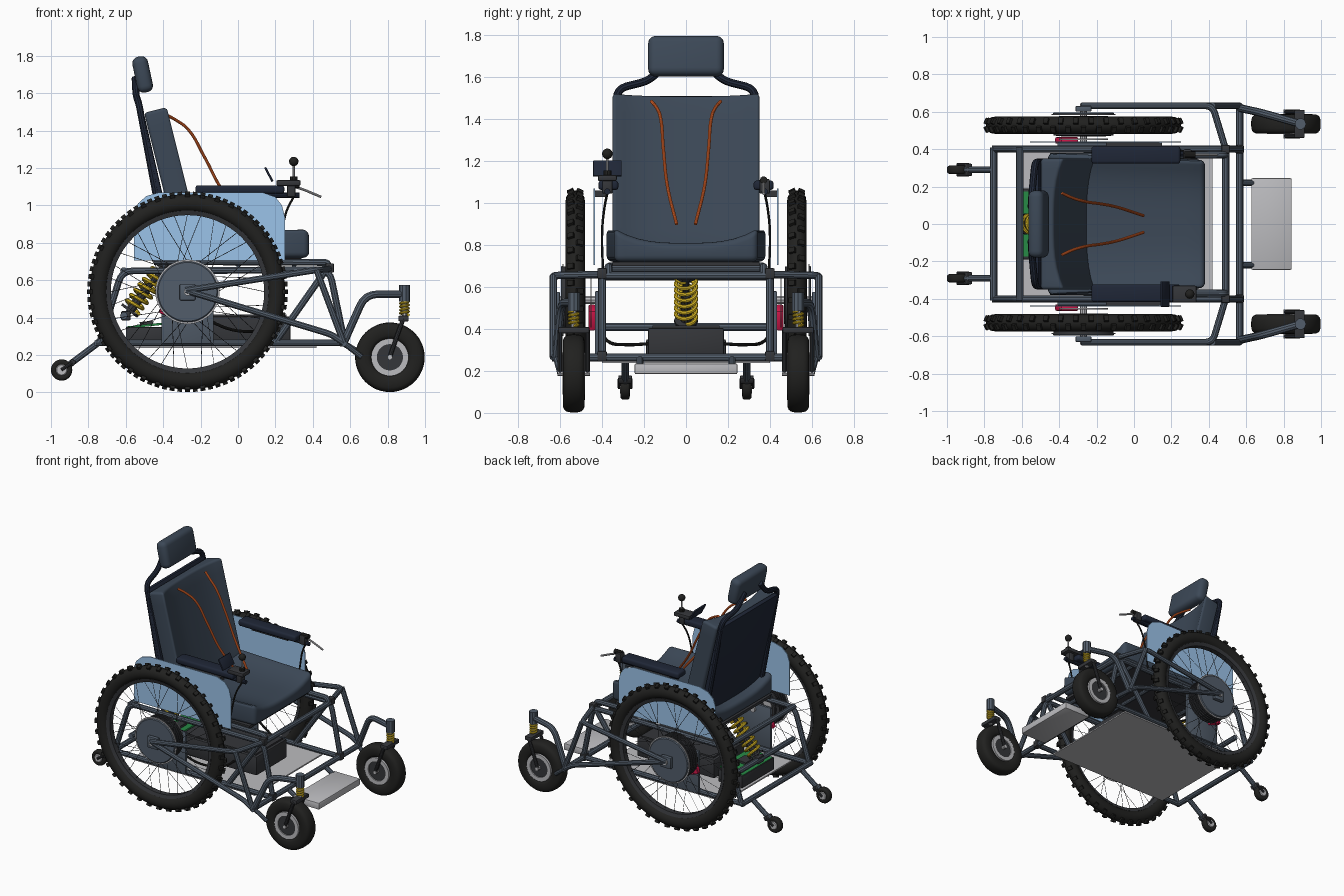
import bpy, bmesh
from math import sin, cos, pi, radians, copysign
from mathutils import Matrix, Vector

if "Cube" in bpy.data.objects:
    bpy.data.objects.remove(bpy.data.objects["Cube"])

def mat(name, r, g, b):
    m = bpy.data.materials.new(name)
    m.diffuse_color = (r, g, b, 1)
    m.use_nodes = True
    m.node_tree.nodes["Principled BSDF"].inputs["Base Color"].default_value = m.diffuse_color
    return m

FRAME = mat("frame_paint", .085, .11, .145)
SEAT = mat("upholstery", .045, .065, .095)
NAVY = mat("arm_pad", .014, .02, .038)
BLACK = mat("rubber", .015, .015, .014)
DARK = mat("dark_plastic", .035, .037, .042)
STEEL = mat("steel", .5, .5, .52)
PLATE = mat("plate_grey", .5, .5, .52)
BLUE = mat("fender_blue", .33, .55, .82)
YELLOW = mat("spring_yellow", .8, .55, .02)
ORANGE = mat("harness_orange", 1, .17, .03)
GREEN = mat("board_green", .02, .25, .06)
RED = mat("brake_red", .75, .01, .08)

def finish(name, bm, material):
    bmesh.ops.recalc_face_normals(bm, faces=bm.faces)
    me = bpy.data.meshes.new(name)
    bm.to_mesh(me)
    bm.free()
    me.materials.append(material)
    ob = bpy.data.objects.new(name, me)
    bpy.context.collection.objects.link(ob)
    return ob

def box(name, loc, size, material, tilt=0, bevel=0, seg=2):
    bm = bmesh.new()
    bmesh.ops.create_cube(bm, size=1, matrix=Matrix.Diagonal((*size, 1)))
    if bevel:
        bmesh.ops.bevel(bm, geom=bm.edges[:], offset=bevel, segments=seg, profile=.5, affect='EDGES')
    bm.transform(Matrix.Translation(loc) @ Matrix.Rotation(radians(tilt), 4, 'Y'))
    return finish(name, bm, material)

def fillet(pts, r):
    """Round the inner corners of a polyline."""
    P = [Vector(p) for p in pts]
    out = [P[0]]
    for a, b, c in zip(P, P[1:], P[2:]):
        k = min(r, (a - b).length * .45, (c - b).length * .45)
        s, e = b + (a - b).normalized() * k, b + (c - b).normalized() * k
        out += [s * (1 - t) ** 2 + b * 2 * t * (1 - t) + e * t * t for t in (0, .25, .5, .75, 1)]
    return out + [P[-1]]

def tube(name, paths, r, material, bend=.06, res=3, smooth=False):
    """Round tube along one or several paths, as one mesh."""
    cu = bpy.data.curves.new(name, 'CURVE')
    cu.dimensions = '3D'
    cu.bevel_depth, cu.bevel_resolution, cu.use_fill_caps = r, res, True
    cu.resolution_u = 8
    for p in paths:
        if smooth:
            sp = cu.splines.new('BEZIER')
            sp.bezier_points.add(len(p) - 1)
            for bp, co in zip(sp.bezier_points, p):
                bp.co = co
                bp.handle_left_type = bp.handle_right_type = 'AUTO'
        else:
            q = fillet(p, bend) if bend and len(p) > 2 else p
            sp = cu.splines.new('POLY')
            sp.points.add(len(q) - 1)
            for pt, co in zip(sp.points, q):
                pt.co = (*co, 1)
    tmp = bpy.data.objects.new(name + "_curve", cu)
    me = bpy.data.meshes.new_from_object(tmp)
    bpy.data.objects.remove(tmp)
    me.materials.clear()
    me.materials.append(material)
    bpy.context.collection.objects.link(bpy.data.objects.new(name, me))

def lathe(name, prof, c, material, n=48):
    """Closed (radius, y) profile turned about the y axis through c."""
    bm = bmesh.new()
    rings = [[bm.verts.new((c[0] + r * cos(2*pi*i/n), c[1] + y, c[2] + r * sin(2*pi*i/n)))
              for r, y in prof] for i in range(n)]
    m = len(prof)
    for i in range(n):
        a, b = rings[i], rings[(i + 1) % n]
        for j in range(m):
            k = (j + 1) % m
            bm.faces.new((a[j], a[k], b[k], b[j]))
    return finish(name, bm, material)

def oval(R, rr, ry, n=16, p=1):
    """Tyre section; p below 1 squares it off."""
    f = lambda v: copysign(abs(v) ** p, v)
    return [(R + rr * f(cos(2*pi*i/n)), ry * f(sin(2*pi*i/n))) for i in range(n)]

def disc(r, h, r0=.002):
    return [(r0, -h), (r - .006, -h), (r, -h + .006), (r, h - .006), (r - .006, h), (r0, h)]

def cushion(name, lu, lv, t, dish, matrix, taper=0, bevel=.03):
    """Padded slab with raised side bolsters on its +z face."""
    bm = bmesh.new()
    bmesh.ops.create_grid(bm, x_segments=8, y_segments=12, size=.5)
    ex = bmesh.ops.extrude_face_region(bm, geom=bm.faces[:])
    top = {v for v in ex['geom'] if isinstance(v, bmesh.types.BMVert)}
    for v in bm.verts:
        u, w = v.co.x, v.co.y
        z = t / 2 + dish * abs(2 * w) ** 3 if v in top else -t / 2
        v.co = (u * lu, w * lv * (1 - taper * (u + .5)), z)
    bmesh.ops.recalc_face_normals(bm, faces=bm.faces)
    edges = [e for e in bm.edges if e.calc_face_angle(0) > .7]
    bmesh.ops.bevel(bm, geom=edges, offset=bevel, segments=4, profile=.5, affect='EDGES')
    bm.transform(matrix)
    return finish(name, bm, material=SEAT)

# Seat, backrest and headrest
back = Matrix.Rotation(radians(76), 4, 'Y')
cushion("seat_cushion", .84, .76, .09, .07, Matrix.Translation((-.04, 0, .765)), .1)
cushion("back_cushion", .75, .70, .075, .055, Matrix.Translation((-.375, 0, 1.14)) @ back, 0, .018)
box("headrest", (-.51, 0, 1.70), (.085, .36, .195), SEAT, -12, .035, 4)
box("back_panel", (-.435, 0, 1.12), (.035, .69, .80), NAVY, -13, .012)
box("seat_pan", (-.06, 0, .71), (.8, .70, .02), DARK)
tube("seat_cross_bars", [[(x, -.36, .685), (x, .36, .685)] for x in (-.4, 0, .3)], .015, FRAME)
for s in (1, -1):
    side = "left" if s > 0 else "right"
    tube(f"back_tube_{side}", [[(-.375, s*.33, .72), (-.53, s*.33, 1.545), (-.545, s*.17, 1.585), (-.55, s*.09, 1.68)]], .019, NAVY, .05)
    tube(f"harness_{side}", [[(-.385, s*.165, 1.485), (-.33, s*.14, 1.455), (-.27, s*.122, 1.41), (-.18, s*.108, 1.26),
                              (-.09, s*.09, 1.09), (.05, s*.045, .90)]], .008, ORANGE, smooth=True)

# Cross members shared by both sides
for nm, x, y, z in (("front_lower_bar", .565, .64, .265), ("front_upper_bar", .49, .42, .655), ("rear_lower_bar", -.75, .41, .265),
                    ("rear_upper_bar", -.61, .41, .65), ("shock_bar", -.61, .40, .41)):
    tube(nm, [[(x, -y, z), (x, y, z)]], .02, FRAME)
box("floor_plate", (-.09, 0, .242), (1.02, .80, .01), PLATE)
box("footplate", (.735, 0, .21), (.215, .49, .05), PLATE, 0, .006)

# Battery, controller and shock absorber
box("battery", (-.04, 0, .335), (.64, .36, .14), DARK, 0, .008)
box("battery_lid", (-.04, 0, .41), (.60, .32, .012), DARK)
box("controller_tray", (-.5, 0, .305), (.20, .38, .09), DARK, 0, .006)
box("circuit_board", (-.5, 0, .357), (.19, .35, .012), GREEN, -6)
box("controller_chip", (-.49, 0, .37), (.07, .09, .02), DARK, -6)
A, B = Vector((-.60, 0, .41)), Vector((-.38, 0, .69))
axis = (B - A).normalized()
side_v = Vector((axis.z, 0, -axis.x))
tube("shock_spring", [[A.lerp(B, .14 + .72 * i / 126) + .048 * (side_v * cos(2*pi*i/18) + Vector((0, 1, 0)) * sin(2*pi*i/18))
                       for i in range(127)]], .010, YELLOW, 0, 2)
tube("shock_rod", [[A, B]], .016, DARK)
tube("shock_body", [[A.lerp(B, .1), A.lerp(B, .55)]], .026, DARK)
tube("shock_collars", [[A.lerp(B, .08), A.lerp(B, .12)], [A.lerp(B, .88), A.lerp(B, .92)]], .057, DARK)
box("shock_mount", A, (.05, .07, .05), DARK, 0, .006)

for s in (1, -1):
    side = "left" if s > 0 else "right"
    # Welded side frame
    y, o = s * .40, s * .632
    tube(f"side_frame_{side}", [
        [(-.76, y, .265), (.57, y, .265)],
        [(-.74, y, .265), (-.62, y, .65), (.49, y, .655), (.57, y, .265)],
        [(-.45, s*.36, .70), (.48, s*.37, .695), (.49, s*.37, .655)],
        [(.46, y, .64), (.20, y, .27)]], .019, FRAME)
    tube(f"outer_rails_{side}", [
        [(-.28, o, .545), (.42, o, .655), (.49, y, .66)],
        [(-.28, o, .545), (.50, o, .31), (.565, o, .265)],
        [(.42, o, .655), (.565, o, .265)]], .018, FRAME, .04)
    for i, (x, z) in enumerate(((.49, .665), (.565, .27))):
        box(f"frame_clamp_{side}_{i}", (x, y, z), (.045, .045, .05), DARK, 0, .006)

    # Drive wheel: tyre, knobs, rim, spokes and hub motor
    c = Vector((-.27, s * .528, .538))
    lathe(f"drive_tyre_{side}", oval(.474, .048, .046), c, BLACK, 64)
    lathe(f"drive_rim_{side}", [(.435, -.028), (.410, -.02), (.410, .02), (.435, .028)], c, DARK, 64)
    bm = bmesh.new()
    for i in range(40):
        for w, ang, turn in ((-.022, 0, -25), (.022, .5, 25)):
            m = (Matrix.Translation(c) @ Matrix.Rotation(2*pi*(i + ang)/40, 4, 'Y') @ Matrix.Translation((.474, 0, 0)) @
                 Matrix.Rotation(radians(turn), 4, 'Z') @ Matrix.Translation((.051, 0, 0)) @ Matrix.Diagonal((.02, .032, .026, 1)))
            bmesh.ops.create_cube(bm, size=1, matrix=m)
    finish(f"tyre_knobs_{side}", bm, BLACK)
    spokes = []
    for i in range(36):
        a, b = 2*pi*i/36, 2*pi*i/36 + (.45 if i % 4 < 2 else -.45)
        spokes.append([c + Vector((.14*cos(b), .04 if i % 2 else -.05, .14*sin(b))), c + Vector((.415*cos(a), 0, .415*sin(a)))])
    tube(f"spokes_{side}", spokes, .0016, DARK, 0, 0)
    rib = [(.002, -.06), (.11, -.06)]
    for k in range(5):
        rib += [(.16, -.055 + k*.02), (.16, -.045 + k*.02), (.135, -.044 + k*.02), (.135, -.036 + k*.02)]
    lathe(f"hub_motor_{side}", rib + [(.13, .05), (.002, .05)], c, DARK)
    lathe(f"hub_cover_{side}", disc(.163, .007), c + Vector((0, s*.062, 0)), FRAME)
    lathe(f"hub_ring_{side}", [(.162, -.003), (.172, -.003), (.172, .003), (.162, .003)], c + Vector((0, s*.058, 0)), STEEL)
    tube(f"axle_{side}", [[(-.27, s*.40, .538), (-.27, s*.645, .538)]], .02, STEEL)
    box(f"axle_block_{side}", (-.27, s*.616, .535), (.085, .03, .085), FRAME, 0, .006)
    box(f"motor_mount_{side}", (-.27, s*.425, .42), (.28, .02, .32), FRAME, 0, .005)
    lathe(f"brake_disc_{side}", [(.07, -.003), (.13, -.003), (.13, .003), (.07, .003)], c - Vector((0, s*.075, 0)), STEEL)
    box(f"brake_caliper_{side}", (-.36, s*.447, .455), (.10, .035, .10), RED, 20, .008)

    # Blue fender panel
    bm = bmesh.new()
    prof = [(-.555, .705), (.25, .705), (.25, .94), (.235, 1.0), (.20, 1.045), (.13, 1.07), (-.42, 1.07), (-.49, 1.05), (-.535, 1.01), (-.555, .95)]
    f = bm.faces.new([bm.verts.new((x, s*.435, z)) for x, z in prof])
    ex = bmesh.ops.extrude_face_region(bm, geom=[f])
    bmesh.ops.translate(bm, vec=(0, s*.007, 0), verts=[v for v in ex['geom'] if isinstance(v, bmesh.types.BMVert)])
    finish(f"fender_{side}", bm, BLUE)

    # Armrest
    box(f"arm_pad_{side}", (.01, s*.37, 1.085), (.475, .095, .045), NAVY, 0, .014, 3)
    tube(f"arm_support_{side}", [[(-.2, s*.375, 1.055), (.33, s*.375, 1.055)]], .015, NAVY)
    box(f"arm_bracket_{side}", (.0, s*.405, 1.045), (.3, .06, .03), DARK)
    box(f"arm_clamp_{side}", (.285, s*.375, 1.08), (.045, .05, .07), DARK, 0, .008)
    tube(f"arm_cable_{side}", [[(.30, s*.375, 1.05), (.26, s*.39, .97), (.235, s*.40, .86), (.2, s*.395, .66)]], .006, BLACK, smooth=True)

    # Front caster with sprung stem and fork
    q = s * .535
    tube(f"caster_arm_{side}", [[(.565, s*.62, .265), (.68, s*.595, .525), (.89, q, .525)]], .021, FRAME, .07)
    tube(f"caster_brace_{side}", [[(.565, s*.62, .265), (.66, s*.60, .19)]], .015, FRAME)
    tube(f"caster_head_{side}", [[(.89, q, .485), (.89, q, .575)]], .03, FRAME)
    tube(f"caster_stem_{side}", [[(.89, q, .38), (.89, q, .5)]], .014, STEEL)
    tube(f"caster_spring_{side}", [[(.89 + .022*cos(i*pi/6), q + .022*sin(i*pi/6), .415 + .07*i/48) for i in range(49)]], .007, YELLOW, 0, 2)
    box(f"fork_crown_{side}", (.885, q, .395), (.055, .15, .03), DARK, 0, .006)
    tube(f"fork_legs_{side}", [[(.885, q + d, .395), (.86, q + d, .33), (.81, q + d, .185)] for d in (-.065, .065)], .012, DARK)
    c = Vector((.812, q, .188))
    lathe(f"caster_tyre_{side}", oval(.14, .046, .052, 20, .65), c, BLACK)
    lathe(f"caster_rim_{side}", [(.07, -.053), (.1, -.053), (.1, .053), (.07, .053)], c, STEEL)
    lathe(f"caster_hub_{side}", disc(.076, .045), c, DARK)
    tube(f"caster_axle_{side}", [[c - Vector((0, .078, 0)), c + Vector((0, .078, 0))]], .014, STEEL)

    # Anti-tip wheel
    t = s * .29
    tube(f"anti_tip_arm_{side}", [[(-.74, t, .27), (-.90, t, .15)]], .018, FRAME)
    tube(f"anti_tip_fork_{side}", [[(-.885, t + d, .16), (-.945, t + d, .12)] for d in (-.027, .027)], .009, DARK)
    box(f"anti_tip_yoke_{side}", (-.885, t, .16), (.03, .065, .03), DARK, 35, .005)
    lathe(f"anti_tip_tyre_{side}", oval(.041, .016, .022, 16, .65), (-.943, t, .12), BLACK, 32)
    lathe(f"anti_tip_hub_{side}", disc(.032, .024), (-.943, t, .12), STEEL, 32)

    # Footplate arms and motor cable
    tube(f"foot_arm_{side}", [[(.56, s*.22, .265), (.66, s*.22, .205)]], .017, FRAME)
    tube(f"motor_cable_{side}", [[(.1, s*.17, .33), (.08, s*.28, .325), (-.05, s*.37, .34), (-.22, s*.41, .42)]], .008, BLACK, smooth=True)

# Joystick and display on the right arm, brake lever on the left
box("joystick_base", (.27, -.375, 1.12), (.13, .09, .03), DARK, 0, .008)
tube("joystick_stick", [[(.298, -.375, 1.12), (.298, -.375, 1.23)]], .006, STEEL)
tube("joystick_boot", [[(.298, -.375, 1.13), (.298, -.375, 1.155)]], .02, BLACK)
bm = bmesh.new()
bmesh.ops.create_uvsphere(bm, u_segments=20, v_segments=12, radius=.025, matrix=Matrix.Translation((.298, -.375, 1.235)))
finish("joystick_ball", bm, BLACK)
box("display_screen", (.165, -.375, 1.165), (.012, .135, .085), NAVY, -28, .003)
tube("brake_lever", [[(.30, .37, 1.10), (.35, .37, 1.085), (.445, .37, 1.045)]], .007, STEEL)
tube("lever_grip", [[(.27, .37, 1.11), (.33, .37, 1.11)]], .018, BLACK)

# Smooth shading with sharp edges kept
for ob in bpy.context.scene.objects:
    ob.select_set(True)
    bpy.context.view_layer.objects.active = ob
bpy.ops.object.shade_smooth_by_angle(angle=radians(35))
